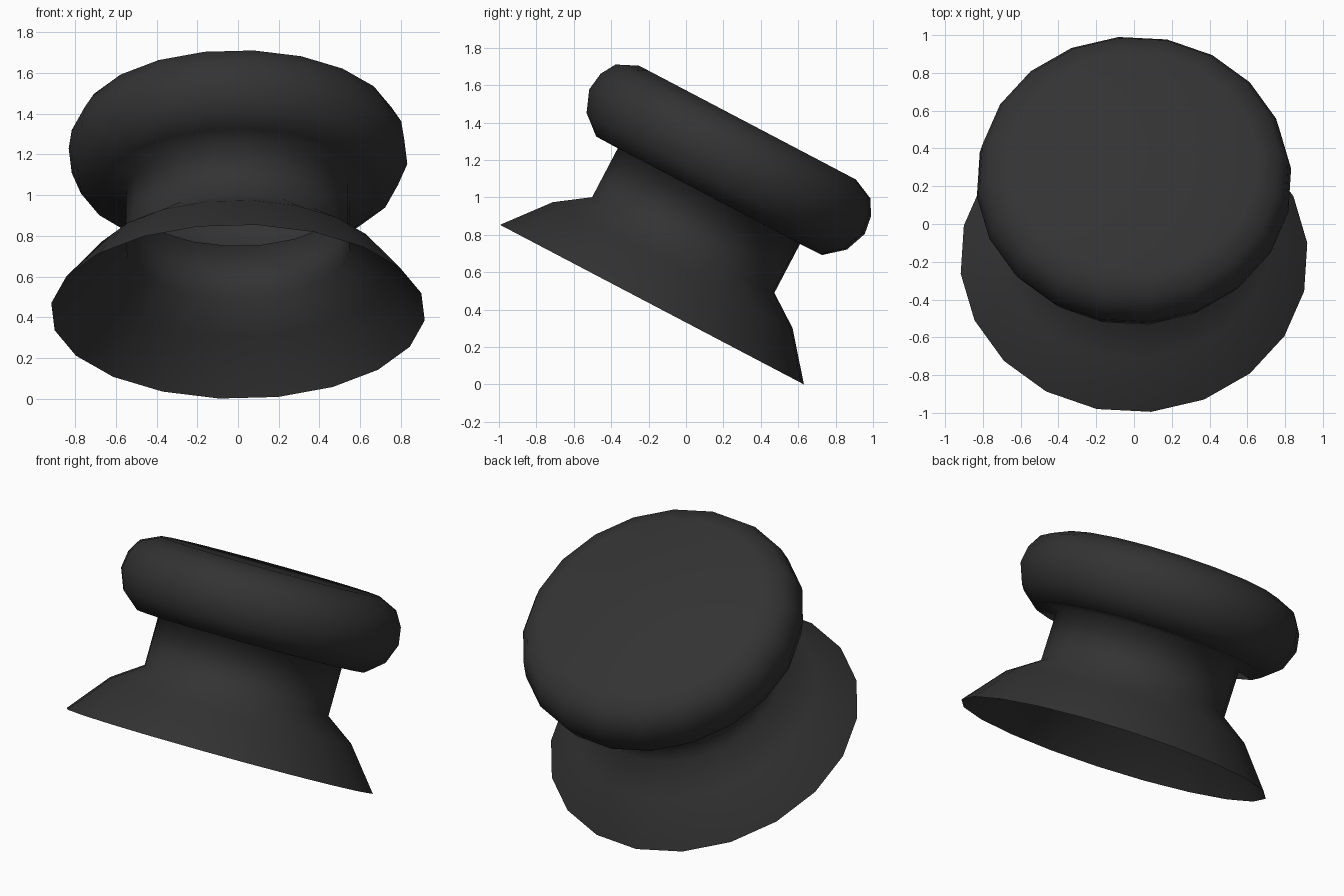
import bpy, bmesh, math

if "Cube" in bpy.data.objects:
    bpy.data.objects.remove(bpy.data.objects["Cube"])

SIDES = 20
START = math.radians(5.7)      # turn of the first side
TILT = math.radians(-27.7)     # whole knob leans back

# Hollow shell profile (radius, height): flared skirt, neck, rounded cap
PROFILE = [(0.922, 0.0), (0.728, 0.238), (0.553, 0.36),
           (0.553, 0.655), (0.685, 0.657), (0.79, 0.745), (0.836, 0.863),
           (0.821, 0.965), (0.773, 1.046), (0.658, 1.099)]

# Material
black = bpy.data.materials.new("black rubber")
black.diffuse_color = (0.033, 0.033, 0.033, 1)
black.use_nodes = True
black.node_tree.nodes["Principled BSDF"].inputs["Base Color"].default_value = black.diffuse_color

# Lathe the profile into rings
bm = bmesh.new()
rings = []
for r, h in PROFILE:
    rings.append([bm.verts.new((r * math.cos(START + i * math.tau / SIDES),
                                r * math.sin(START + i * math.tau / SIDES), h))
                  for i in range(SIDES)])
for low, high in zip(rings, rings[1:]):
    for i in range(SIDES):
        j = (i + 1) % SIDES
        bm.faces.new((low[i], low[j], high[j], high[i]))

# Flat top of the cap; the skirt stays open below
bm.faces.new(rings[-1])
for f in bm.faces:
    f.smooth = True

mesh = bpy.data.meshes.new("flared_knob")
bm.to_mesh(mesh)
bm.free()
mesh.materials.append(black)

knob = bpy.data.objects.new("flared_knob", mesh)
knob.rotation_euler = (TILT, 0, 0)
knob.location = (0, -0.182, 0.427)
bpy.context.collection.objects.link(knob)
